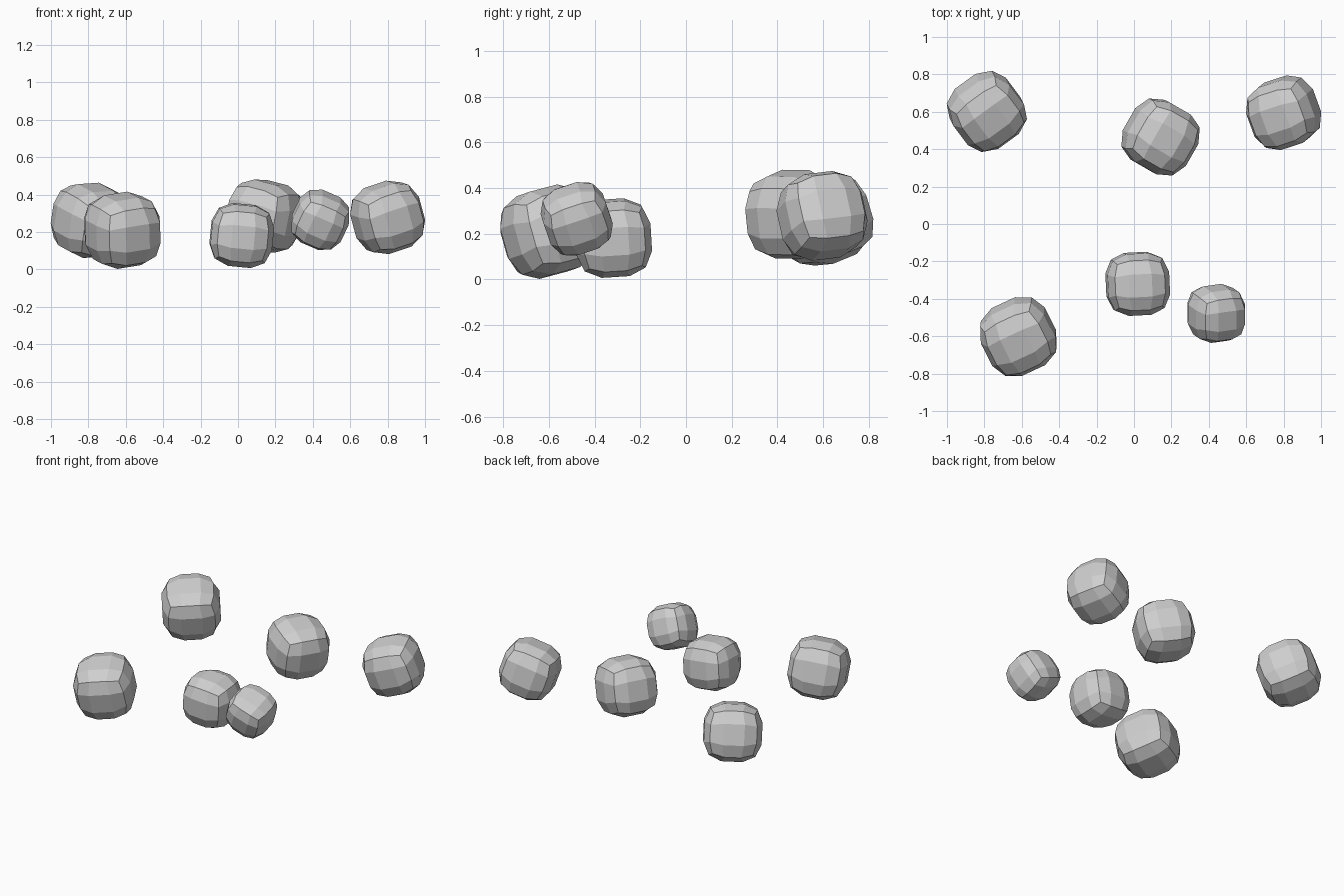
import bpy
import bmesh
import math
from mathutils import Matrix, Vector

if "Cube" in bpy.data.objects:
    bpy.data.objects.remove(bpy.data.objects["Cube"])

# Plain stone colour
stone = bpy.data.materials.new("stone_grey")
stone.use_nodes = True
colour = (0.62, 0.62, 0.62, 1)
stone.diffuse_color = colour
stone.node_tree.nodes["Principled BSDF"].inputs["Base Color"].default_value = colour


def frame(lean, yaw):
    """Rotation whose up axis leans by (x, y) and whose side axis heads to yaw."""
    up = Vector((lean[0], lean[1], 1)).normalized()
    c, s = math.cos(math.radians(yaw)), math.sin(math.radians(yaw))
    side = Vector((c, s, -(lean[0] * c + lean[1] * s))).normalized()
    return Matrix((side, up.cross(side), up)).transposed()


def swell(p):
    """Push a cube point most of the way out to a sphere."""
    q = Vector([a if abs(a) > 0.9 else math.copysign(0.37, a) for a in p])
    return q * (0.16 + 1 / q.length)


def rounded_block(name, centre, size, lean, yaw):
    bm = bmesh.new()
    bmesh.ops.create_cube(bm, size=2)
    bmesh.ops.subdivide_edges(bm, edges=bm.edges[:], cuts=2, use_grid_fill=True)
    turn = frame(lean, yaw)
    for v in bm.verts:
        v.co = turn @ swell(v.co)
    # Fit the turned block to its mean size and centre it
    low = Vector([min(v.co[i] for v in bm.verts) for i in range(3)])
    high = Vector([max(v.co[i] for v in bm.verts) for i in range(3)])
    scale = size * 3 / sum(high - low)
    for v in bm.verts:
        v.co = (v.co - (low + high) / 2) * scale
    bmesh.ops.recalc_face_normals(bm, faces=bm.faces[:])
    mesh = bpy.data.meshes.new(name)
    bm.to_mesh(mesh)
    bm.free()
    mesh.materials.append(stone)
    block = bpy.data.objects.new(name, mesh)
    block.location = centre
    bpy.context.collection.objects.link(block)


# Six scattered stones: centre, size, lean and yaw
rounded_block("stone_back_right", (-0.787, 0.602, 0.262), 0.422, (0.15, -0.3), 36)
rounded_block("stone_back_middle", (0.142, 0.465, 0.285), 0.407, (0.2, -0.1), -30)
rounded_block("stone_back_left", (0.8, 0.595, 0.278), 0.398, (-0.27, -0.22), 18)
rounded_block("stone_front_right", (-0.618, -0.602, 0.209), 0.414, (-0.03, -0.28), 25)
rounded_block("stone_front_middle", (0.02, -0.32, 0.181), 0.346, (0.1, -0.06), 3)
rounded_block("stone_front_left", (0.44, -0.478, 0.265), 0.315, (0.48, -0.34), 8)
